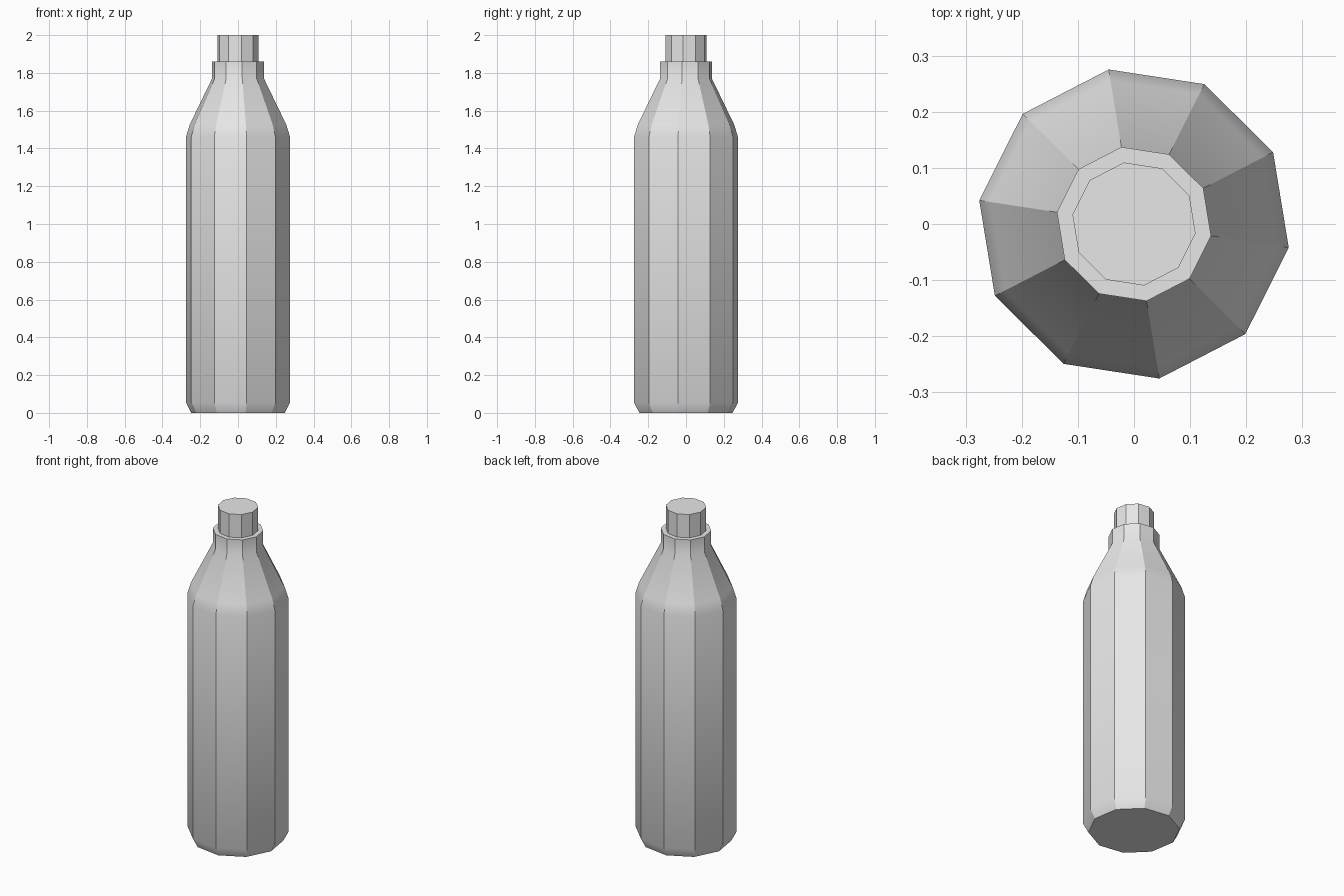
import bpy, bmesh, math

if "Cube" in bpy.data.objects:
    bpy.data.objects.remove(bpy.data.objects["Cube"])

SIDES = 10
TURN = math.radians(-8.7)

grey = bpy.data.materials.new("plain grey")
grey.diffuse_color = (0.8, 0.8, 0.8, 1)
grey.use_nodes = True
grey.node_tree.nodes["Principled BSDF"].inputs["Base Color"].default_value = grey.diffuse_color


def lathe(name, profile):
    """Closed ten-sided solid from (radius, height) pairs, bottom to top."""
    bm = bmesh.new()
    rings = []
    for r, z in profile:
        rings.append([bm.verts.new((r * math.cos(TURN + i * math.tau / SIDES),
                                    r * math.sin(TURN + i * math.tau / SIDES), z))
                      for i in range(SIDES)])
    for low, high in zip(rings, rings[1:]):
        for i in range(SIDES):
            j = (i + 1) % SIDES
            bm.faces.new((low[i], low[j], high[j], high[i]))
    bm.faces.new(rings[0][::-1])
    bm.faces.new(rings[-1])
    mesh = bpy.data.meshes.new(name)
    bm.to_mesh(mesh)
    bm.free()
    mesh.materials.append(grey)
    obj = bpy.data.objects.new(name, mesh)
    bpy.context.collection.objects.link(obj)
    # Soft horizontal bends, crisp vertical edges
    bpy.ops.object.select_all(action='DESELECT')
    obj.select_set(True)
    bpy.context.view_layer.objects.active = obj
    bpy.ops.object.shade_smooth_by_angle(angle=math.radians(30))
    return obj


# Bottle body: chamfered base, straight wall, sloped shoulder, collar
lathe("bottle_body", [(0.25, 0), (0.279, 0.055), (0.279, 1.46),
                      (0.259, 1.525), (0.139, 1.77), (0.139, 1.86)])

# Narrow cap standing on the collar
lathe("bottle_cap", [(0.111, 1.86), (0.111, 2.0)])
